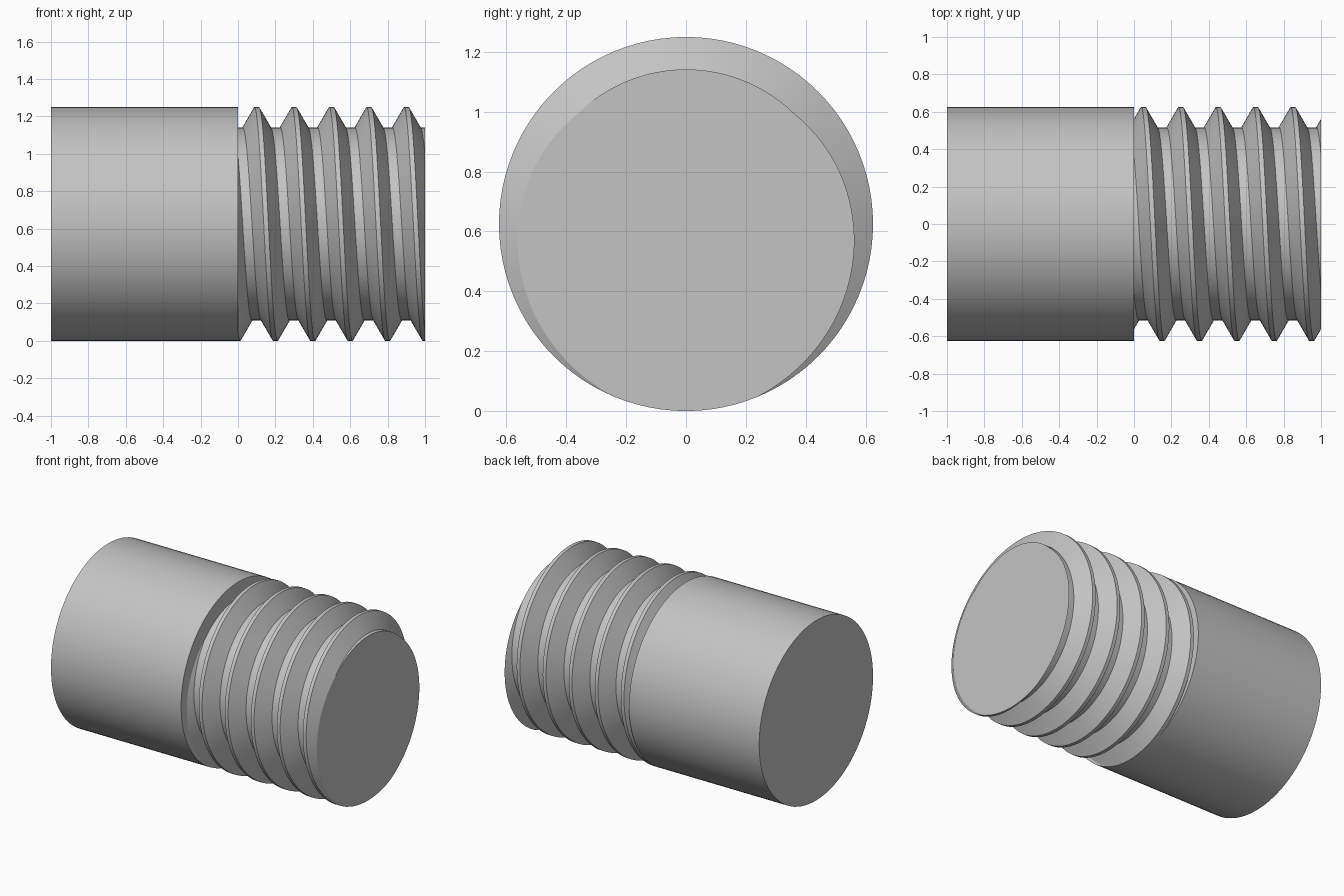
import bpy, bmesh, math

cube = bpy.data.objects.get("Cube")
if cube:
    bpy.data.objects.remove(cube, do_unlink=True)

RADIUS = 0.625          # shank and thread crest
PITCH = 0.2
CREST = PITCH / 16      # half width of the crest flat
ROOT = PITCH * 3 / 8    # distance from crest centre to the root flat
SEGMENTS = 96           # multiple of 16, so helix edges meet the ends on a column


def thread_radius(x, crest_x):
    """Radius of the 60 degree thread at x, for a crest centred on crest_x."""
    d = abs((x - crest_x + PITCH / 2) % PITCH - PITCH / 2)
    return RADIUS - min(max(d - CREST, 0), ROOT - CREST) * math.sqrt(3)


def column(turn):
    """Lengthwise outline (x, radius) of the rod at a fraction of a turn."""
    crest_x = PITCH / 2 + PITCH * turn
    points = [(-1, RADIUS), (0, RADIUS)]
    for k in range(-2, 6):
        for offset in (-ROOT, -CREST, CREST, ROOT):
            x = min(max(crest_x + k * PITCH + offset, 0), 1)
            points.append((x, thread_radius(x, crest_x)))
    return points


# Plain shank, shoulder and helical thread as one skin
bm = bmesh.new()
columns = []
for i in range(SEGMENTS + 1):
    turn = i / SEGMENTS
    a = math.tau * turn
    columns.append([bm.verts.new((x, -r * math.sin(a), RADIUS + r * math.cos(a)))
                    for x, r in column(turn)])
for left, right in zip(columns, columns[1:]):
    for j in range(len(left) - 1):
        bm.faces.new((left[j], left[j + 1], right[j + 1], right[j]))
bmesh.ops.remove_doubles(bm, verts=bm.verts[:], dist=0.00002)

# Flat end faces
bmesh.ops.holes_fill(bm, edges=[e for e in bm.edges if e.is_boundary], sides=0)
bmesh.ops.recalc_face_normals(bm, faces=bm.faces[:])

mesh = bpy.data.meshes.new("threaded_rod")
bm.to_mesh(mesh)
bm.free()
rod = bpy.data.objects.new("threaded_rod", mesh)
bpy.context.collection.objects.link(rod)

# Plain grey metal
grey = bpy.data.materials.new("grey_metal")
grey.use_nodes = True
color = (0.55, 0.55, 0.55, 1)
grey.diffuse_color = color
grey.node_tree.nodes["Principled BSDF"].inputs["Base Color"].default_value = color
mesh.materials.append(grey)

# Round surfaces smooth, thread edges sharp
bpy.ops.object.select_all(action="DESELECT")
rod.select_set(True)
bpy.context.view_layer.objects.active = rod
bpy.ops.object.shade_smooth_by_angle(angle=math.radians(30))
